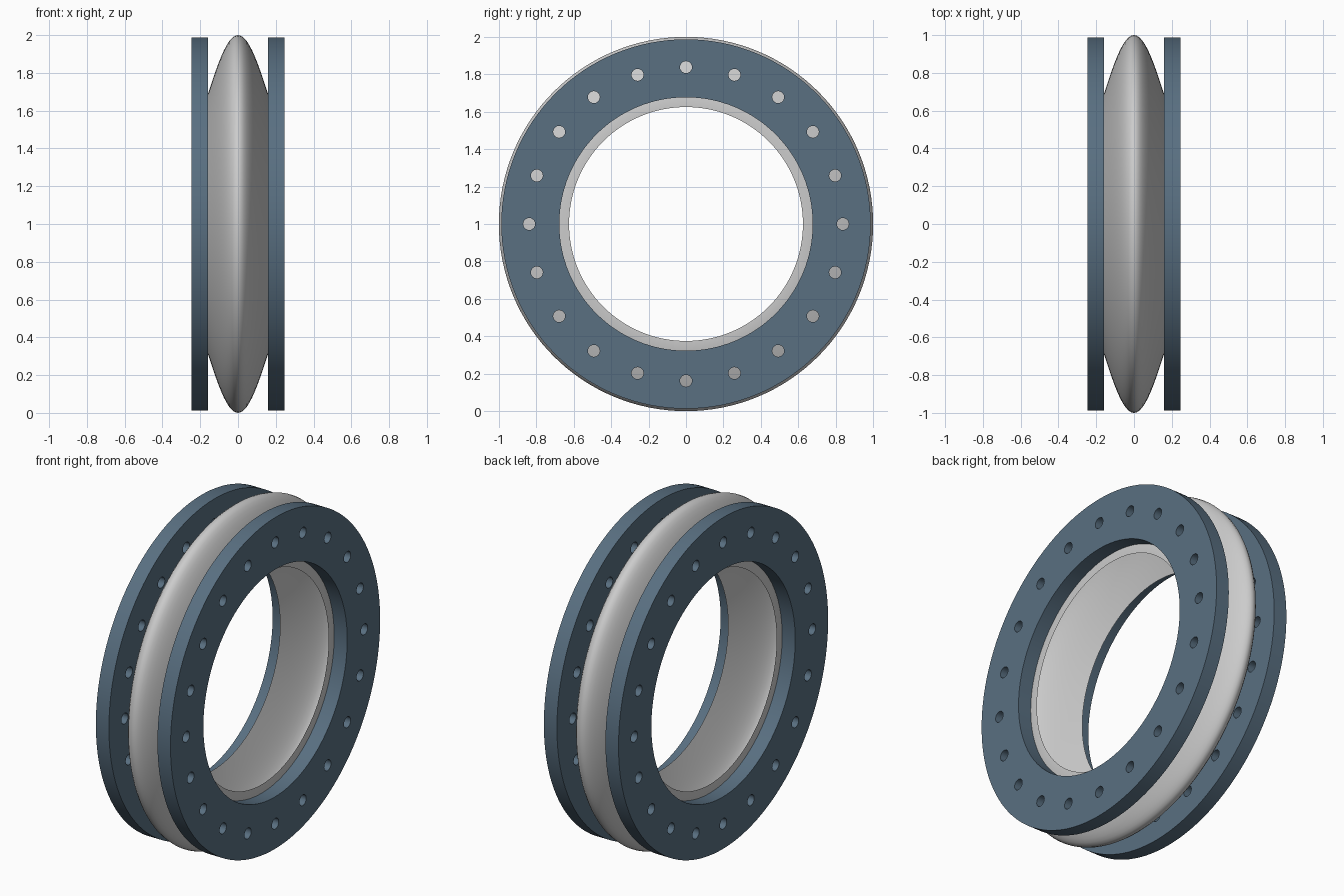
import bpy, bmesh
from math import pi, cos, sin, radians
from mathutils import Matrix, Vector

if "Cube" in bpy.data.objects:
    bpy.data.objects.remove(bpy.data.objects["Cube"])

CENTRE_Z = 1.0
HOLES = 20


def material(name, rgb):
    m = bpy.data.materials.new(name)
    m.diffuse_color = (*rgb, 1)
    m.use_nodes = True
    m.node_tree.nodes["Principled BSDF"].inputs["Base Color"].default_value = m.diffuse_color
    return m


def to_object(bm, name):
    bmesh.ops.recalc_face_normals(bm, faces=bm.faces[:])
    mesh = bpy.data.meshes.new(name)
    bm.to_mesh(mesh)
    bm.free()
    obj = bpy.data.objects.new(name, mesh)
    bpy.context.collection.objects.link(obj)
    return obj


def activate(obj):
    bpy.ops.object.select_all(action='DESELECT')
    obj.select_set(True)
    bpy.context.view_layer.objects.active = obj


def lathe(name, profile, steps=128):
    """Spin a closed (x, radius) profile about the horizontal x axis."""
    bm = bmesh.new()
    rings = []
    for i in range(steps):
        a = 2 * pi * i / steps
        rings.append([bm.verts.new((x, r * sin(a), CENTRE_Z + r * cos(a)))
                      for x, r in profile])
    n = len(profile)
    for i in range(steps):
        p, q = rings[i], rings[(i + 1) % steps]
        for j in range(n):
            k = (j + 1) % n
            bm.faces.new((p[j], p[k], q[k], q[j]))
    return to_object(bm, name)


def smooth(obj):
    activate(obj)
    bpy.ops.object.shade_smooth_by_angle(angle=radians(30))


# Arched bellows: thin wall swelling to a crest between the flanges
def arch(base, count=32, half=0.16, rise=0.315):
    xs = [half * sin(pi / 2 * (2 * i / count - 1)) for i in range(count + 1)]
    return [(x, base + rise * cos(pi / 2 * x / half)) for x in xs]


bellows = lathe("bellows", arch(0.685) + arch(0.625)[::-1])
smooth(bellows)

# Bolt hole cutters: one ring of rods running through both flanges
bm = bmesh.new()
for i in range(HOLES):
    a = 2 * pi * i / HOLES
    pos = Vector((0, 0.838 * sin(a), CENTRE_Z + 0.838 * cos(a)))
    bmesh.ops.create_cone(bm, cap_ends=True, segments=24, radius1=0.032,
                          radius2=0.032, depth=0.8,
                          matrix=Matrix.Translation(pos) @ Matrix.Rotation(pi / 2, 4, 'Y'))
cutter = to_object(bm, "bolt_hole_cutter")
cutter.hide_render = True

# Steel flanges on either side, drilled with bolt holes
steel = material("flange_blue", (0.10, 0.16, 0.22))
for side, label in ((-1, "left"), (1, "right")):
    a, b = side * 0.16, side * 0.246
    flange = lathe(label + "_flange", [(a, 0.677), (a, 0.987), (b, 0.987), (b, 0.677)])
    flange.data.materials.append(steel)
    mod = flange.modifiers.new("bolt_holes", 'BOOLEAN')
    mod.operation = 'DIFFERENCE'
    mod.solver = 'EXACT'
    mod.object = cutter
    activate(flange)
    bpy.ops.object.modifier_apply(modifier=mod.name)
    smooth(flange)

bpy.data.objects.remove(cutter)
